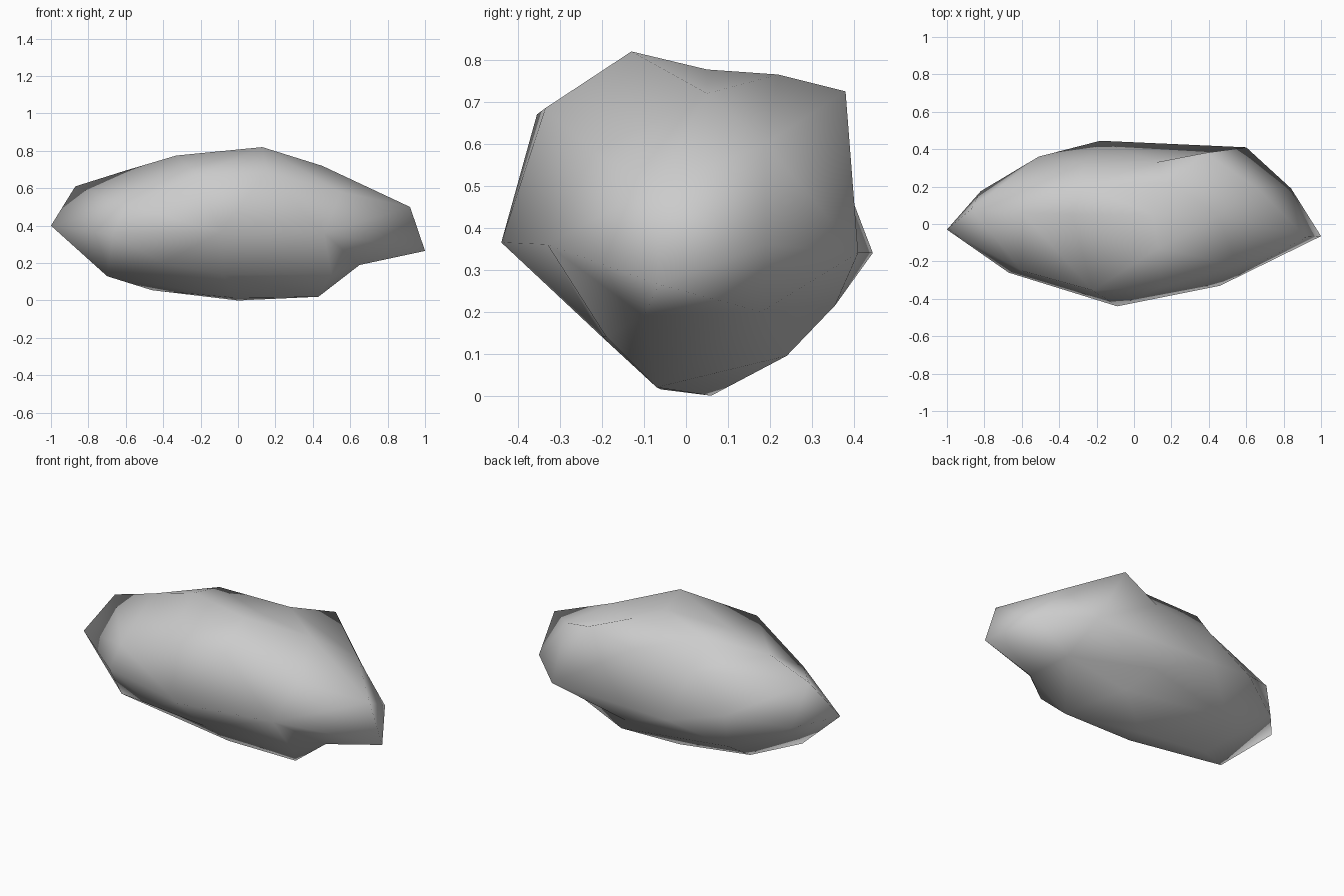
import bpy
import bmesh
from mathutils import Vector

# Remove only the default cube
default_cube = bpy.data.objects.get("Cube")
if default_cube:
    bpy.data.objects.remove(default_cube, do_unlink=True)

# Overall proportions of the boulder, used to join its corner points
CENTRE = Vector((0.0, 0.0, 0.4))
RADII = Vector((1.0, 0.44, 0.41))

# Corner points of the rock, grouped by region
END_POINTS = [
    (-1, -.03, .4), (1, -.065, .265), (.92, -.07, .5),
]
CREST_POINTS = [
    (-.87, .08, .61), (-.6, .06, .695), (-.33, .05, .775), (-.27, .21, .765),
    (.1, .05, .777), (.19, .22, .765), (.13, -.13, .82), (.45, .05, .72),
    (.38, .38, .725),
]
SHOULDER_POINTS = [
    (-.22, -.355, .67), (-.6, -.25, .51), (.15, -.335, .685),
    (.55, -.22, .58), (-.27, .32, .61), (.12, .33, .64), (.66, .19, .6),
]
GIRTH_POINTS = [
    (-.67, -.26, .35), (-.09, -.44, .365), (.46, -.33, .36),
    (.84, .19, .36), (.6, .41, .34), (-.18, .445, .34),
    (-.51, .36, .42), (-.82, .175, .36),
]
BASE_POINTS = [
    (-.7, -.1, .13), (-.46, .05, .055), (0, .06, 0), (.43, -.07, .02),
    (.65, -.1, .19), (-.08, -.2, .14), (-.4, -.25, .2), (.5, -.19, .14),
    (-.02, -.06, .015), (.26, .24, .095), (.15, .355, .215),
    (-.45, .25, .18), (.62, .18, .2),
]


def make_material(name, colour):
    material = bpy.data.materials.new(name)
    material.use_nodes = True
    material.diffuse_color = colour
    shader = next(n for n in material.node_tree.nodes if n.type == "BSDF_PRINCIPLED")
    shader.inputs["Base Color"].default_value = colour
    shader.inputs["Roughness"].default_value = 0.9
    return material


def on_unit_sphere(point):
    offset = point - CENTRE
    return Vector([offset[i] / RADII[i] for i in range(3)]).normalized()


def build_rock(name, points, material):
    """Skin the points on a sphere, then move each one to its real place."""
    bm = bmesh.new()
    places = {}
    for point in map(Vector, points):
        places[bm.verts.new(on_unit_sphere(point))] = point
    bmesh.ops.convex_hull(bm, input=bm.verts[:])
    for vert, point in places.items():
        vert.co = point
    bmesh.ops.recalc_face_normals(bm, faces=bm.faces[:])
    for face in bm.faces:
        face.smooth = True
    mesh = bpy.data.meshes.new(name)
    bm.to_mesh(mesh)
    bm.free()
    mesh.materials.append(material)
    rock = bpy.data.objects.new(name, mesh)
    bpy.context.collection.objects.link(rock)
    return rock


# The boulder itself, smooth shaded over coarse facets
stone_grey = make_material("stone_grey", (0.6, 0.6, 0.6, 1.0))
build_rock(
    "boulder",
    END_POINTS + CREST_POINTS + SHOULDER_POINTS + GIRTH_POINTS + BASE_POINTS,
    stone_grey,
)
